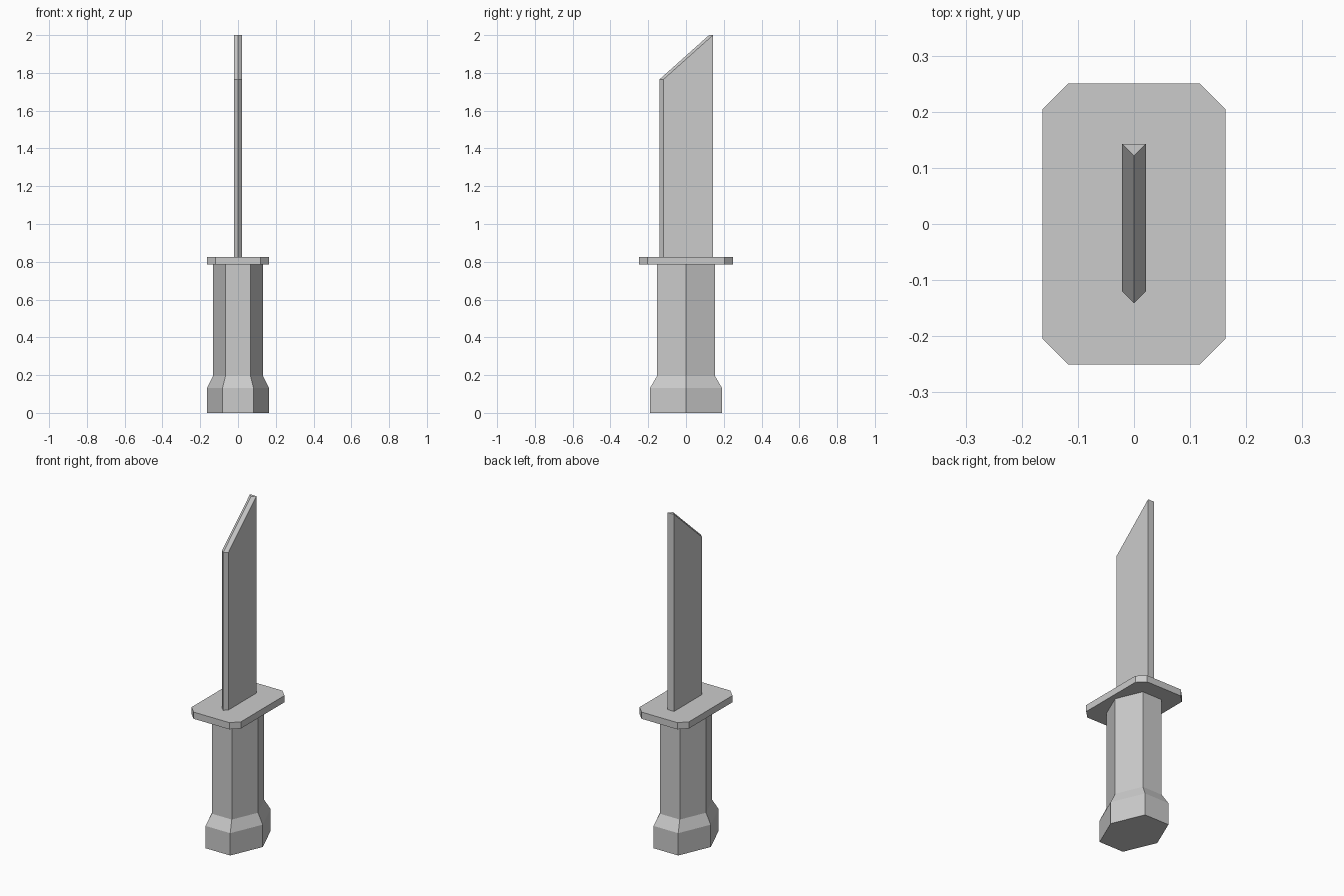
import bpy, bmesh

if "Cube" in bpy.data.objects:
    bpy.data.objects.remove(bpy.data.objects["Cube"])


def make_object(name, bm):
    bmesh.ops.recalc_face_normals(bm, faces=bm.faces[:])
    mesh = bpy.data.meshes.new(name)
    bm.to_mesh(mesh)
    bm.free()
    obj = bpy.data.objects.new(name, mesh)
    bpy.context.collection.objects.link(obj)
    return obj


def loft(name, rings):
    """Skin a stack of equal-sized rings and cap both ends."""
    bm = bmesh.new()
    loops = [[bm.verts.new(p) for p in ring] for ring in rings]
    for low, high in zip(loops, loops[1:]):
        for i in range(len(low)):
            j = (i + 1) % len(low)
            bm.faces.new((low[i], low[j], high[j], high[i]))
    bm.faces.new(loops[0][::-1])
    bm.faces.new(loops[-1])
    return make_object(name, bm)


def hexagon(rx, ry, z):
    return [(rx, 0, z), (rx / 2, ry, z), (-rx / 2, ry, z),
            (-rx, 0, z), (-rx / 2, -ry, z), (rx / 2, -ry, z)]


def chamfered_rectangle(x, y, c, z):
    return [(x, y - c, z), (x - c, y, z), (c - x, y, z), (-x, y - c, z),
            (-x, c - y, z), (c - x, -y, z), (x - c, -y, z), (x, c - y, z)]


# Six-sided grip flaring into the pommel
loft("handle", [hexagon(0.163, 0.19, 0), hexagon(0.163, 0.19, 0.133),
                hexagon(0.132, 0.153, 0.196), hexagon(0.132, 0.153, 0.79)])

# Guard plate with clipped corners
loft("guard", [chamfered_rectangle(0.163, 0.25, 0.045, z) for z in (0.785, 0.825)])

# Blade: flat spine at the back, bevelled front edge and slanted bevelled tip
W, BASE, SHOULDER, TIP = 0.021, 0.815, 1.765, 2.0
EDGE, BEVEL, SPINE = -0.141, -0.12, 0.143
bm = bmesh.new()


def ring(points):
    return [bm.verts.new(p) for p in points]


base = ring([(0, EDGE, BASE), (W, BEVEL, BASE), (W, SPINE, BASE),
             (-W, SPINE, BASE), (-W, BEVEL, BASE)])
top = ring([(0, EDGE, SHOULDER), (W, BEVEL, SHOULDER), (W, SPINE, TIP),
            (-W, SPINE, TIP), (-W, BEVEL, SHOULDER)])
ridge = bm.verts.new((0, SPINE - W, TIP))
for i in range(5):
    j = (i + 1) % 5
    bm.faces.new((base[i], base[j], top[j], top[i]))
bm.faces.new(base[::-1])
bm.faces.new((top[0], top[1], top[2], ridge))
bm.faces.new((top[0], ridge, top[3], top[4]))
bm.faces.new((ridge, top[2], top[3]))
make_object("blade", bm)
